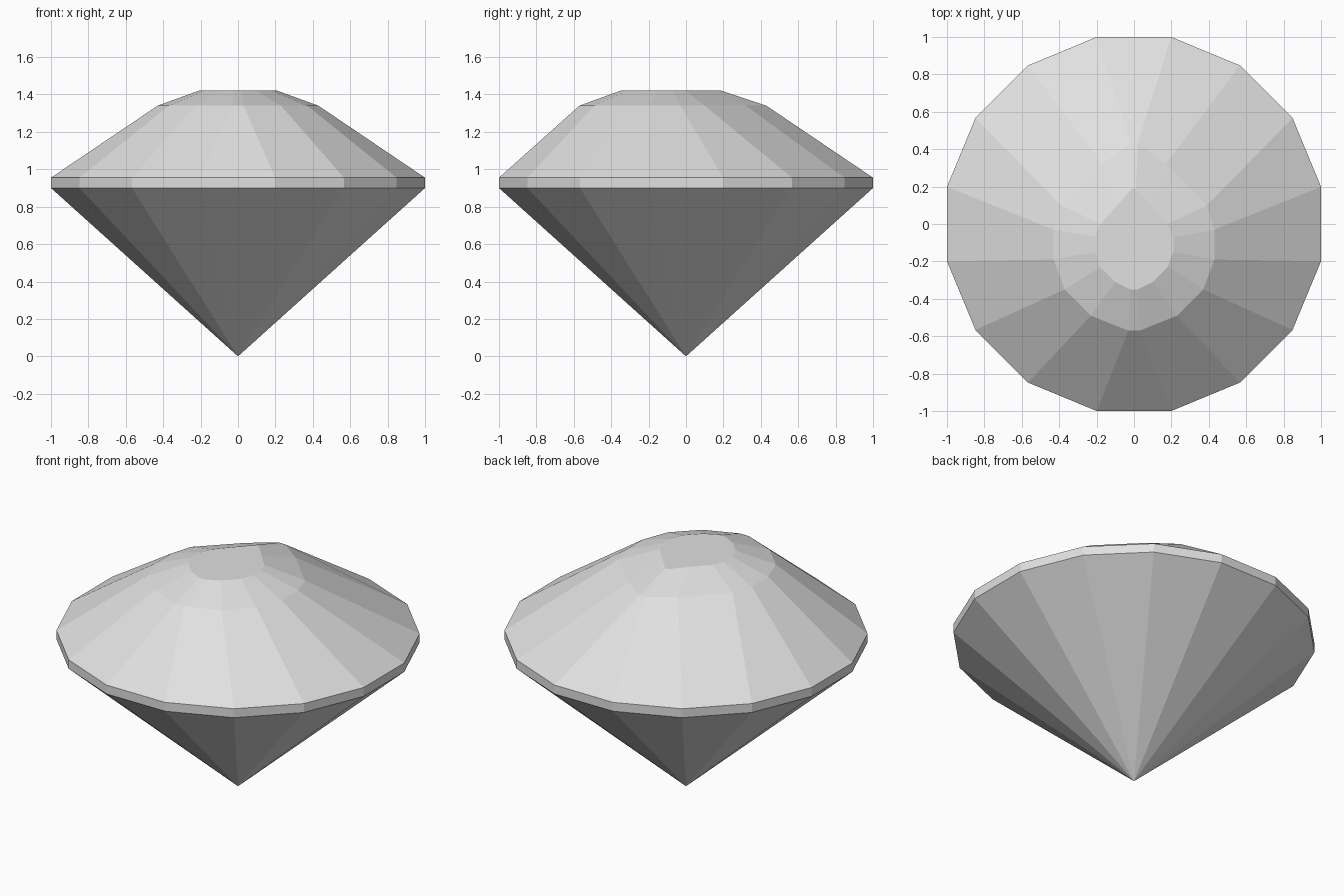
import bpy, bmesh, math

cube = bpy.data.objects.get("Cube")
if cube:
    bpy.data.objects.remove(cube, do_unlink=True)

SIDES = 16
RADIUS = 1 / math.cos(math.pi / SIDES)

# Pale grey stone
stone = bpy.data.materials.new("pale_grey_stone")
stone.use_nodes = True
grey = (0.75, 0.75, 0.75, 1)
stone.diffuse_color = grey
stone.node_tree.nodes["Principled BSDF"].inputs["Base Color"].default_value = grey

bm = bmesh.new()


def add_ring(half, z):
    """Mirror a half outline (front to back on +x) into a full loop at height z."""
    loop = half + [(-x, y) for x, y in reversed(half)]
    return [bm.verts.new((x, y, z)) for x, y in loop]


def bridge(low, high):
    for i in range(SIDES):
        j = (i + 1) % SIDES
        bm.faces.new((low[i], low[j], high[j], high[i]))


# Outlines: regular girdle, then crown shoulder and table set toward the front
step = math.tau / SIDES
girdle = [(RADIUS * math.sin(step * (k + 0.5)), -RADIUS * math.cos(step * (k + 0.5)))
          for k in range(SIDES // 2)]
shoulder = [(.03, -.57), (.23, -.49), (.37, -.35), (.43, -.19),
            (.43, -.03), (.39, .1), (.17, .32), (.02, .43)]
table = [(.02, -.35), (.1, -.31), (.18, -.23), (.21, -.15),
         (.21, -.07), (.18, 0), (.09, .1), (.01, .19)]

# Girdle band and crown facets
rings = [add_ring(girdle, 0.9), add_ring(girdle, 0.955),
         add_ring(shoulder, 1.34), add_ring(table, 1.42)]
for low, high in zip(rings, rings[1:]):
    bridge(low, high)

# Flat table on top
bm.faces.new(rings[-1])

# Pavilion facets meeting at the bottom point
tip = bm.verts.new((0, 0, 0))
for i in range(SIDES):
    bm.faces.new((tip, rings[0][(i + 1) % SIDES], rings[0][i]))

bmesh.ops.recalc_face_normals(bm, faces=bm.faces)
mesh = bpy.data.meshes.new("cut_gemstone")
bm.to_mesh(mesh)
bm.free()
mesh.materials.append(stone)
gem = bpy.data.objects.new("cut_gemstone", mesh)
bpy.context.scene.collection.objects.link(gem)
